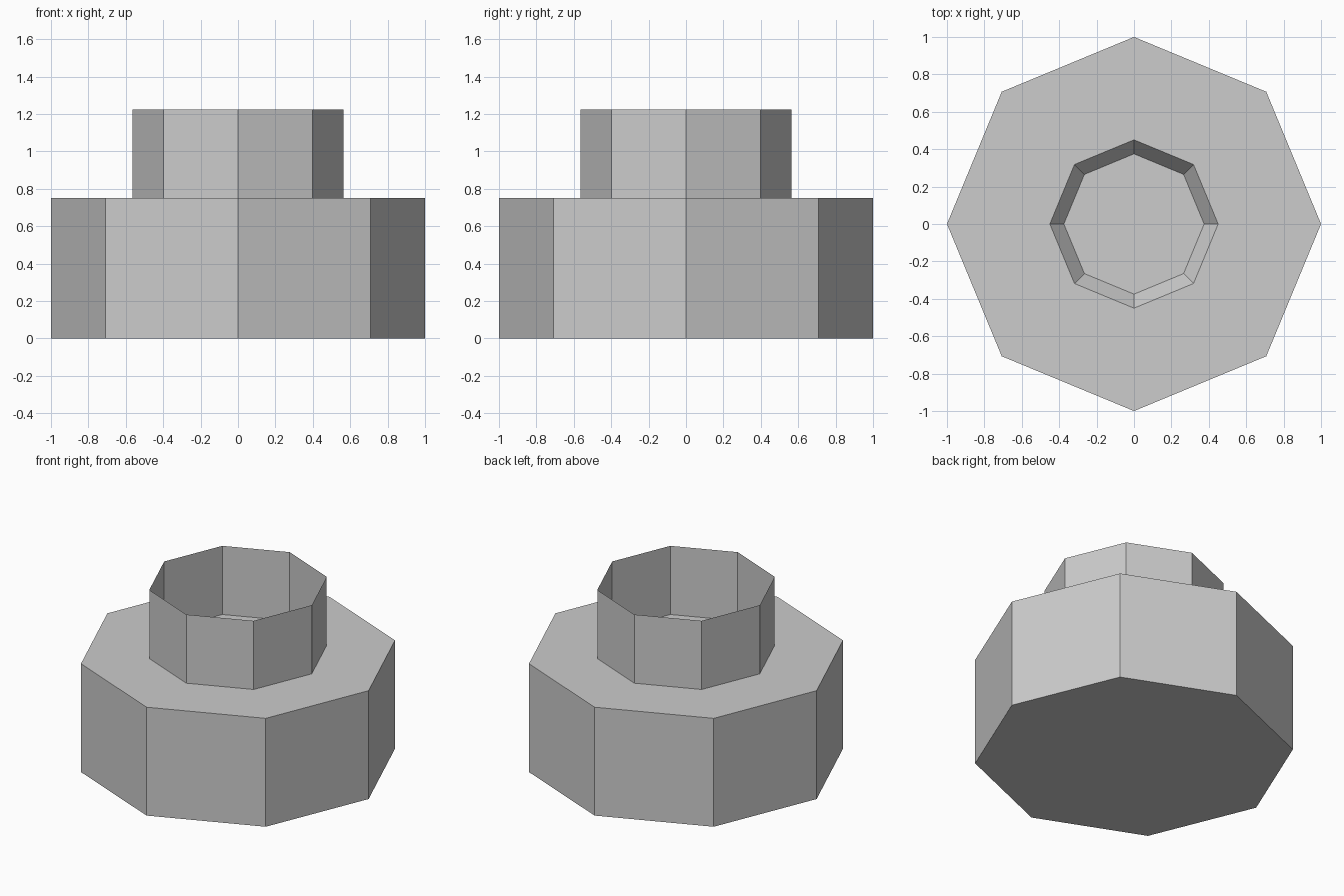
import bpy
import bmesh
from math import cos, sin, pi

cube = bpy.data.objects.get("Cube")
if cube:
    bpy.data.objects.remove(cube, do_unlink=True)

SIDES = 8

# Single flat grey
grey = bpy.data.materials.new("light_grey")
grey.use_nodes = True
colour = (0.604, 0.604, 0.604, 1)
grey.diffuse_color = colour
grey.node_tree.nodes["Principled BSDF"].inputs["Base Color"].default_value = colour


def lathe(name, profile, cap_ends):
    """Sweep (radius, height) points around z with flat sides."""
    bm = bmesh.new()
    rings = []
    for r, z in profile:
        angles = [2 * pi * i / SIDES for i in range(SIDES)]
        rings.append([bm.verts.new((r * cos(a), r * sin(a), z)) for a in angles])
    for low, high in zip(rings, rings[1:]):
        for i in range(SIDES):
            j = (i + 1) % SIDES
            bm.faces.new((low[i], low[j], high[j], high[i]))
    if cap_ends:
        bm.faces.new(rings[0][::-1])
        bm.faces.new(rings[-1])
    mesh = bpy.data.meshes.new(name)
    bm.to_mesh(mesh)
    bm.free()
    mesh.materials.append(grey)
    obj = bpy.data.objects.new(name, mesh)
    bpy.context.collection.objects.link(obj)
    return obj


# Solid base with a shallow tapered recess in its top
lathe("base", [(1, 0), (1, 0.75), (0.45, 0.75), (0.375, 0.65)], True)

# Thin open collar standing on the base
lathe("collar", [(0.565, 0.75), (0.565, 1.225)], False)
